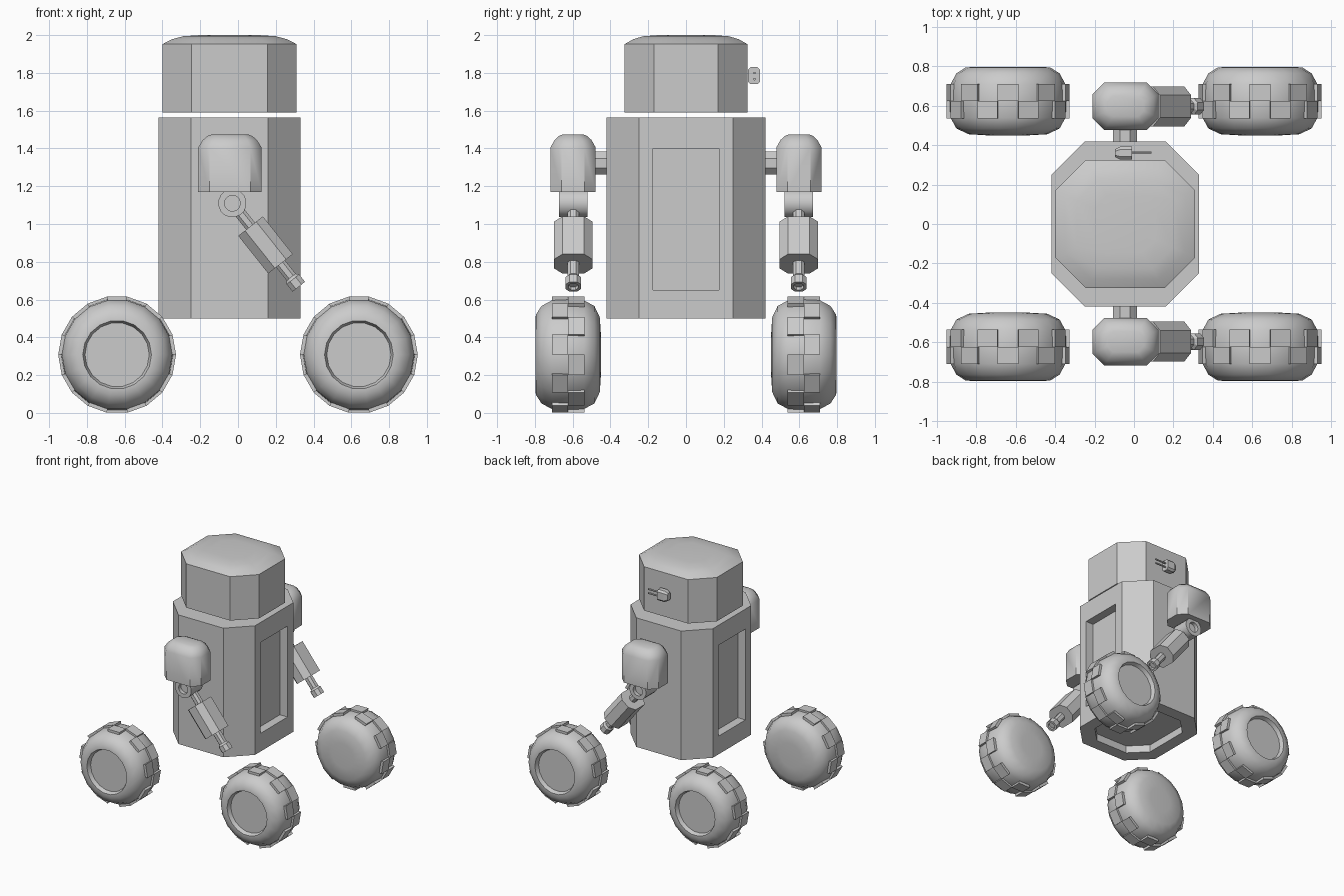
import bpy, bmesh
from math import sin, cos, radians, tau
from mathutils import Vector

if "Cube" in bpy.data.objects:
    bpy.data.objects.remove(bpy.data.objects["Cube"])

CX = -0.045  # body axis in x


def octagon(c, hx, hy, ch, z):
    """Chamfered rectangle in a horizontal plane."""
    pts = [(hx - ch, -hy), (hx, ch - hy), (hx, hy - ch), (hx - ch, hy),
           (ch - hx, hy), (-hx, hy - ch), (-hx, ch - hy), (ch - hx, -hy)]
    return [Vector((c[0] + x, c[1] + y, z)) for x, y in pts]


def ring_y(cx, cz, r, y, n, phase=0.5):
    """Regular ring around a y axis."""
    return [Vector((cx + r * sin((i + phase) * tau / n), y, cz + r * cos((i + phase) * tau / n)))
            for i in range(n)]


def loft(bm, rings):
    """Skin a row of rings and cap both ends."""
    vs = [[bm.verts.new(p) for p in ring] for ring in rings]
    n = len(vs[0])
    for a, b in zip(vs, vs[1:]):
        for i in range(n):
            j = (i + 1) % n
            bm.faces.new((a[i], a[j], b[j], b[i]))
    bm.faces.new(vs[0])
    bm.faces.new(vs[-1][::-1])


def finish(name, bm, mirror=None, smooth=None):
    bmesh.ops.recalc_face_normals(bm, faces=bm.faces[:])
    me = bpy.data.meshes.new(name)
    bm.to_mesh(me)
    bm.free()
    ob = bpy.data.objects.new(name, me)
    bpy.context.collection.objects.link(ob)
    if smooth:
        for p in me.polygons:
            p.use_smooth = True
        me.set_sharp_from_angle(angle=radians(smooth))
    if mirror:
        m = ob.modifiers.new("mirror", 'MIRROR')
        m.use_axis = ['X' in mirror, 'Y' in mirror, False]
        m.use_mirror_merge = False
    return ob


def part(name, rings, mirror=None, smooth=None):
    bm = bmesh.new()
    loft(bm, rings)
    return finish(name, bm, mirror, smooth)


# Body: octagonal column, recessed underneath, recessed panel on each x side
bm = bmesh.new()
c = (CX, 0)
loft(bm, [octagon(c, 0.275, 0.32, 0.13, 0.56), octagon(c, 0.275, 0.32, 0.13, 0.5),
          octagon(c, 0.375, 0.42, 0.17, 0.5), octagon(c, 0.375, 0.42, 0.17, 1.565)])
bmesh.ops.recalc_face_normals(bm, faces=bm.faces[:])
sides = [f for f in bm.faces if abs(f.normal.x) > 0.99 and f.calc_area() > 0.3]
for f in sides:
    sx = 1 if f.normal.x > 0 else -1
    bmesh.ops.inset_individual(bm, faces=[f], thickness=0.05)
    for v in f.verts:
        v.co.y = 0.175 if v.co.y > 0 else -0.175
        v.co.z = 1.40 if v.co.z > 1 else 0.65
    new = bmesh.ops.extrude_discrete_faces(bm, faces=[f])['faces'][0]
    for v in new.verts:
        v.co.x -= sx * 0.07
finish("body", bm)

# Head: octagonal with a softly domed top
rings = [octagon(c, 0.355, 0.325, 0.155, 1.59)]
for inset, z in [(0, 1.952), (0.05, 1.978), (0.11, 1.994), (0.2, 2.0)]:
    s = 1 - inset / 0.355
    rings.append(octagon(c, 0.355 * s, 0.325 - inset * 0.9, 0.155 * s, z))
part("head", rings, smooth=30)


# Sensor on the back of the head, with two prongs
def oct_x(x, hy, hz, ch, cy, cz):
    return [Vector((x, cy + p.x, cz + p.y)) for p in octagon((0, 0), hy, hz, ch, 0)]


part("sensor_box", [oct_x(-0.097, 0.02, 0.03, 0.01, 0.36, 1.785),
                    oct_x(-0.07, 0.033, 0.045, 0.015, 0.36, 1.785),
                    oct_x(-0.01, 0.033, 0.045, 0.015, 0.36, 1.785)])
for i, z in enumerate((1.767, 1.80)):
    part(f"sensor_prong_{i + 1}", [oct_x(x, 0.006, 0.006, 0.003, 0.363, z) for x in (-0.02, 0.09)])

# Wheels: turned tyre with a recessed outer hub
WX, WZ, R, SEG = 0.64, 0.308, 0.312, 18
profile = [(0.17, 0.765), (0.182, 0.797), (0.215, 0.795), (0.262, 0.765), (0.292, 0.71),
           (0.296, 0.625), (0.292, 0.54), (0.262, 0.485), (0.2, 0.456), (0.1, 0.45)]
part("wheels", [ring_y(WX, WZ, r, y, SEG) for r, y in profile], "XY", 40)

# Tread blocks: two staggered rows
bm = bmesh.new()
for k in range(SEG):
    y0, y1 = ((0.625, 0.71), (0.537, 0.625))[k % 2]
    ends = []
    for a in (k - 0.5, k + 0.5):
        a *= tau / SEG
        ends.append([Vector((WX + r * sin(a), y, WZ + r * cos(a)))
                     for r, y in ((0.28, y0), (R, y0), (R, y1), (0.28, y1))])
    loft(bm, ends)
finish("wheel_treads", bm, "XY")

# Shoulders: chamfered block with rounded top, and axle into the body
s = (-0.043, 0.598)
part("shoulders", [octagon(s, 0.168 - d, 0.12 - d * 0.9, 0.06 - d * 0.4, z)
                   for d, z in ((0, 1.17), (0, 1.405), (0.025, 1.445), (0.05, 1.466), (0.075, 1.475))],
     "Y", 40)
part("shoulder_axles", [ring_y(CX, 1.322, 0.066, y, 8) for y in (0.40, 0.5)], "Y")

# Elbow joints: discs with a recessed centre on both faces
EX, EZ, AY = -0.03, 1.11, 0.597
part("elbows", [ring_y(EX, EZ, r, AY + d, 16) for r, d in
                ((0.042, -0.045), (0.042, -0.075), (0.075, -0.075),
                 (0.075, 0.075), (0.042, 0.075), (0.042, 0.045))], "Y", 30)

# Forearms: built along the slanted arm axis
along = Vector((0.623, 0, -0.783)).normalized()
side = Vector((-along.z, 0, along.x))


def arm_ring(t, hw, hy, ch):
    o = Vector((EX, AY, EZ)) + along * t
    return [o + side * p.x + Vector((0, p.y, 0)) for p in octagon((0, 0), hw, hy, ch, 0)]


part("forearm_rods", [arm_ring(t, 0.03, 0.03, 0.016) for t in (0.03, 0.53)], "Y")
part("forearm_blocks", [arm_ring(t, 0.083, 0.102, 0.045) for t in (0.155, 0.41)], "Y")
part("forearm_tips", [arm_ring(t, w, w, w * 0.55) for t, w in
                      ((0.5, 0.03), (0.515, 0.042), (0.565, 0.042), (0.565, 0.026), (0.545, 0.026))], "Y")
